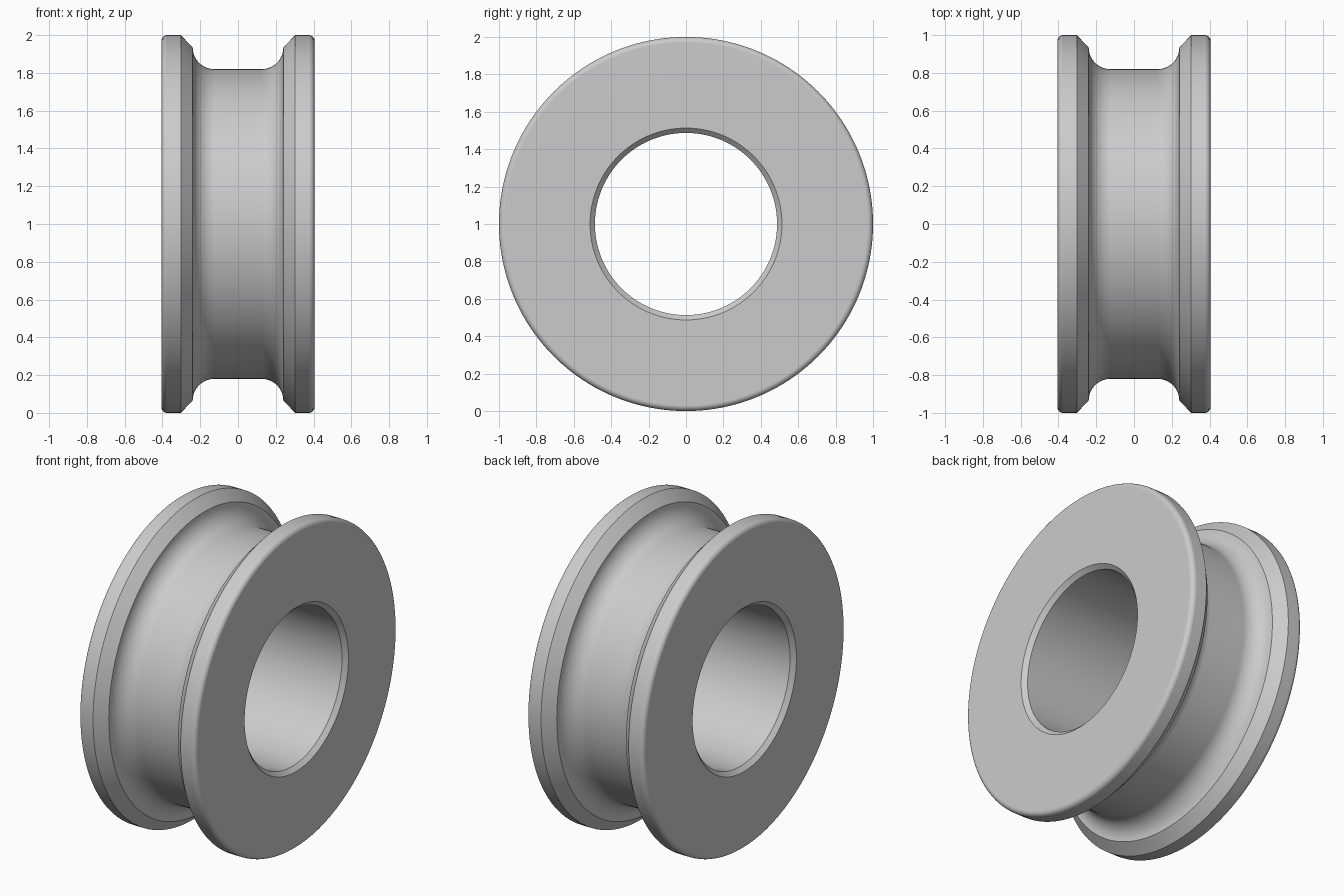
import bpy
import bmesh
from math import cos, sin, radians, tau
from mathutils import Matrix, Vector

cube = bpy.data.objects.get("Cube")
if cube:
    bpy.data.objects.remove(cube)

# Main dimensions
HALF_WIDTH = 0.405
RIM_RADIUS = 1.0
RIM_FILLET = 0.03
FLOOR_RADIUS = 0.82
GROOVE_FILLET = 0.115
FLOOR_HALF = 0.125
BORE_RADIUS = 0.487
BORE_CHAMFER = 0.026
SEGMENTS = 160


def arc(x, r, radius, start, end, steps):
    """Points (x, radius from axle) along an arc, angles in degrees."""
    angles = [radians(start + (end - start) * i / steps) for i in range(steps + 1)]
    return [(x + radius * cos(a), r + radius * sin(a)) for a in angles]


# Half cross-section: bore, bore chamfer, flange face, rim, rim chamfer, groove
half = [(HALF_WIDTH - BORE_CHAMFER, BORE_RADIUS),
        (HALF_WIDTH, BORE_RADIUS + BORE_CHAMFER)]
half += arc(HALF_WIDTH - RIM_FILLET, RIM_RADIUS - RIM_FILLET, RIM_FILLET, 0, 90, 6)
half += [(0.303, RIM_RADIUS)]
half += arc(FLOOR_HALF, FLOOR_RADIUS + GROOVE_FILLET, GROOVE_FILLET, 0, -90, 12)
profile = half + [(-x, r) for x, r in reversed(half)]

# Revolve the closed cross-section about the x axis
bm = bmesh.new()
rings = []
for i in range(SEGMENTS):
    turn = Matrix.Rotation(tau * i / SEGMENTS, 3, 'X')
    rings.append([bm.verts.new(turn @ Vector((x, 0, r))) for x, r in profile])
count = len(profile)
for i in range(SEGMENTS):
    a, b = rings[i], rings[(i + 1) % SEGMENTS]
    for j in range(count):
        k = (j + 1) % count
        bm.faces.new((a[j], a[k], b[k], b[j]))
bmesh.ops.recalc_face_normals(bm, faces=bm.faces)
mesh = bpy.data.meshes.new("grooved_wheel")
bm.to_mesh(mesh)
bm.free()

wheel = bpy.data.objects.new("grooved_wheel", mesh)
wheel.location.z = RIM_RADIUS
bpy.context.collection.objects.link(wheel)

# Plain grey metal
colour = (0.6, 0.6, 0.6, 1)
grey = bpy.data.materials.new("plain_grey")
grey.use_nodes = True
grey.diffuse_color = colour
grey.node_tree.nodes["Principled BSDF"].inputs["Base Color"].default_value = colour
mesh.materials.append(grey)

# Smooth curved bands, crisp chamfers, flat flange faces
bpy.ops.object.select_all(action='DESELECT')
wheel.select_set(True)
bpy.context.view_layer.objects.active = wheel
bpy.ops.object.shade_smooth_by_angle(angle=radians(30))
weighted = wheel.modifiers.new("flat_face_normals", 'WEIGHTED_NORMAL')
weighted.keep_sharp = True
